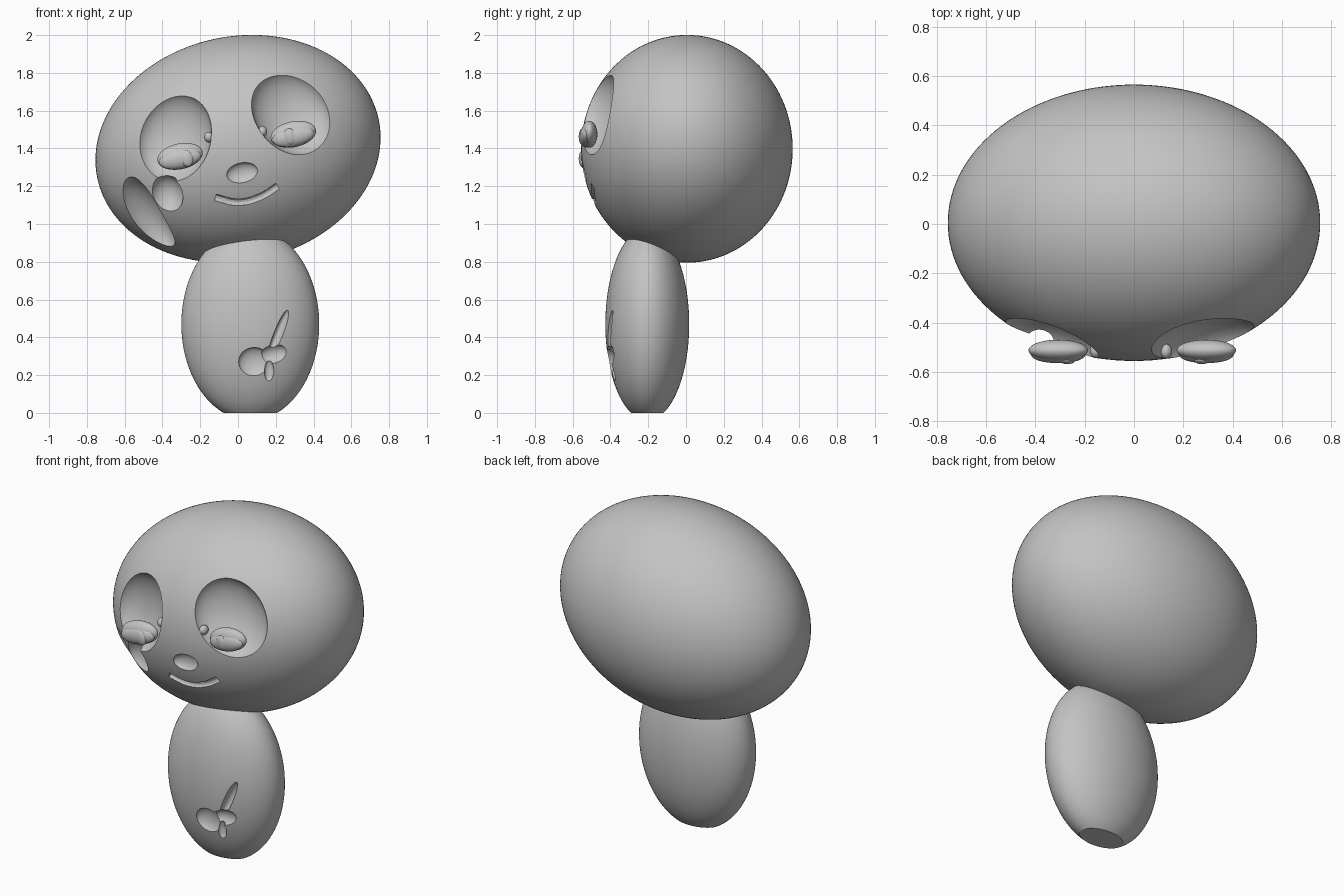
import bpy
from math import radians
from mathutils import Matrix, Vector

old = bpy.data.objects.get("Cube")
if old:
    bpy.data.objects.remove(old, do_unlink=True)

grey = bpy.data.materials.new("clay_grey")
grey.use_nodes = True
grey.diffuse_color = (0.55, 0.55, 0.55, 1)
grey.node_tree.nodes["Principled BSDF"].inputs["Base Color"].default_value = grey.diffuse_color

TILT = radians(11.8)
HEAD = Vector((0, 0.005, 1.398))
HEAD_SIZE = Vector((0.761, 0.56, 0.595))
tilt = Matrix.Rotation(-TILT, 3, 'Y')      # raises the +x side
level = Matrix.Identity(3)


def ellipsoid(name, loc, size, rot=level, segs=64):
    bpy.ops.mesh.primitive_uv_sphere_add(segments=segs, ring_count=segs // 2, radius=1)
    ob = bpy.context.object
    ob.name = name
    ob.data.transform(rot.to_4x4() @ Matrix.Diagonal((*size, 1)))
    ob.location = loc
    ob.data.materials.append(grey)
    bpy.ops.object.shade_smooth()
    return ob


def along(direction):
    """Rotation whose z axis follows the direction."""
    return Vector(direction).to_track_quat('Z', 'Y').to_matrix()


def carve(target, cutters):
    for cutter in cutters:
        cutter.hide_render = True
        mod = target.modifiers.new("carve", 'BOOLEAN')
        mod.operation = 'DIFFERENCE'
        mod.solver = 'EXACT'
        mod.object = cutter
        bpy.ops.object.select_all(action='DESELECT')
        bpy.context.view_layer.objects.active = target
        target.select_set(True)
        bpy.ops.object.modifier_apply(modifier=mod.name)
        bpy.data.objects.remove(cutter, do_unlink=True)
    bpy.ops.object.shade_smooth_by_angle(angle=radians(30))


def head_y(x, z):
    """Front surface of the head at x, z."""
    p = tilt.inverted() @ Vector((x, 0, z - HEAD.z))
    rest = 1 - (p.x / HEAD_SIZE.x) ** 2 - (p.z / HEAD_SIZE.z) ** 2
    return HEAD.y - HEAD_SIZE.y * max(rest, 0) ** 0.5


# Head
head = ellipsoid("head", HEAD, HEAD_SIZE, tilt, 128)
cutters = []

# Eye sockets, mirrored in the head's tilted frame
for side in (-1, 1):
    p = Vector((side * 0.32, 0, 0.128))
    p.y = -HEAD_SIZE.y * (1 - (p.x / HEAD_SIZE.x) ** 2 - (p.z / HEAD_SIZE.z) ** 2) ** 0.5
    normal = Vector([c / s ** 2 for c, s in zip(p, HEAD_SIZE)]).normalized()
    facing = Vector((0, -1, 0)).rotation_difference(normal).to_matrix()
    roll = Matrix.Rotation(radians(-25 * side), 3, 'Y')
    cutters.append(ellipsoid("socket_cutter", HEAD + tilt @ p,
                             (0.205, 0.125, 0.245), tilt @ facing @ roll))

# Nose hollow
cutters.append(ellipsoid("nose_cutter", (0.022, head_y(0.022, 1.27), 1.27),
                         (0.083, 0.035, 0.055), tilt))

# Smile groove
curve = bpy.data.curves.new("smile_cutter", 'CURVE')
curve.dimensions = '3D'
curve.bevel_depth = 0.02
curve.bevel_resolution = 4
curve.use_fill_caps = True
smile = [(-0.12, 1.14), (0.0, 1.115), (0.11, 1.14), (0.21, 1.2)]
spline = curve.splines.new('BEZIER')
spline.bezier_points.add(len(smile) - 1)
for point, (x, z) in zip(spline.bezier_points, smile):
    point.co = (x, head_y(x, z), z)
    point.handle_left_type = point.handle_right_type = 'AUTO'
mouth = bpy.data.objects.new("smile_cutter", curve)
bpy.context.collection.objects.link(mouth)
bpy.ops.object.select_all(action='DESELECT')
bpy.context.view_layer.objects.active = mouth
mouth.select_set(True)
bpy.ops.object.convert(target='MESH')
mouth = bpy.context.object
mouth.data.materials.clear()
mouth.data.materials.append(grey)
cutters.append(mouth)

# Cheek scoops on the right side
cutters.append(ellipsoid("cheek_cutter", (-0.49, -0.30, 1.05), (0.11, 0.11, 0.25),
                         along((0.18, 0.14, -0.27))))
cutters.append(ellipsoid("cheek_cutter", (-0.38, -0.45, 1.15), (0.09, 0.08, 0.11)))
carve(head, cutters)

# Body with a flat base
body = ellipsoid("body", (0.065, -0.205, 0.47), (0.365, 0.222, 0.51), segs=96)
bpy.ops.mesh.primitive_cube_add(size=1, location=(0, 0, -0.5))
base = bpy.context.object
base.scale = (2, 2, 1)
base.data.materials.append(grey)

# Belly scoop: two lobes, an upward spike and a short tail
carve(body, [
    base,
    ellipsoid("belly_cutter", (0.085, -0.41, 0.268), (0.082, 0.04, 0.08)),
    ellipsoid("belly_cutter", (0.19, -0.405, 0.31), (0.08, 0.04, 0.05), tilt),
    ellipsoid("belly_cutter", (0.215, -0.405, 0.42), (0.04, 0.025, 0.135), along((0.1, 0.02, 0.25))),
    ellipsoid("belly_cutter", (0.165, -0.385, 0.22), (0.025, 0.02, 0.06)),
])

# Eyes: lid, eyeball and pupil, with a small bump at the socket's inner corner
for side, x, z, pupil_x, bump in (("left", 0.293, 1.475, 0.275, (0.13, 1.49)),
                                  ("right", -0.307, 1.358, -0.27, (-0.155, 1.46))):
    ellipsoid(side + "_eyelid", (x, -0.512, z), (0.122, 0.043, 0.068), tilt)
    ellipsoid(side + "_eyeball", (x, -0.53, z - 0.013), (0.112, 0.034, 0.052), tilt)
    ellipsoid(side + "_pupil", (pupil_x, -0.55, z - 0.012), (0.033, 0.018, 0.043), tilt, 32)
    ellipsoid(side + "_socket_bump", (bump[0], head_y(*bump) + 0.025, bump[1]),
              (0.024, 0.03, 0.028), level, 32)
